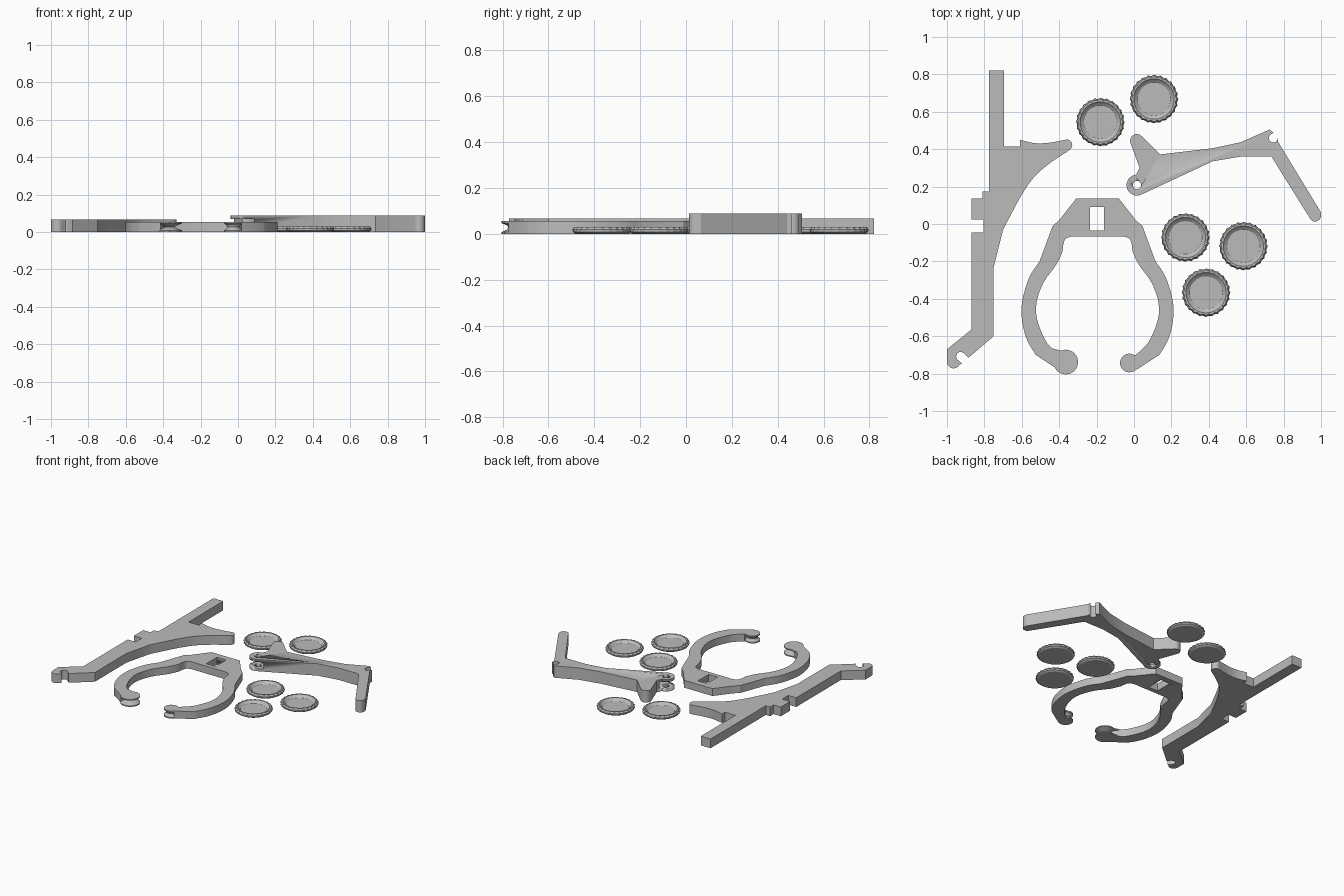
import bpy, bmesh, math
from mathutils import Vector

if "Cube" in bpy.data.objects:
    bpy.data.objects.remove(bpy.data.objects["Cube"])

grey = bpy.data.materials.new("plain grey")
grey.diffuse_color = (0.5, 0.5, 0.5, 1)
grey.use_nodes = True
grey.node_tree.nodes["Principled BSDF"].inputs["Base Color"].default_value = grey.diffuse_color


def finish(name, bm, smooth=True):
    bmesh.ops.recalc_face_normals(bm, faces=bm.faces)
    me = bpy.data.meshes.new(name)
    bm.to_mesh(me)
    bm.free()
    ob = bpy.data.objects.new(name, me)
    bpy.context.collection.objects.link(ob)
    me.materials.append(grey)
    if smooth:
        bpy.ops.object.select_all(action='DESELECT')
        ob.select_set(True)
        bpy.context.view_layer.objects.active = ob
        bpy.ops.object.shade_smooth_by_angle(angle=math.radians(25))
    return ob


def plate(name, pts, z0, z1):
    """Extrude a flat outline between two heights."""
    bm = bmesh.new()
    face = bm.faces.new([bm.verts.new((x, y, z0)) for x, y in pts])
    ext = bmesh.ops.extrude_face_region(bm, geom=[face])
    verts = [v for v in ext['geom'] if isinstance(v, bmesh.types.BMVert)]
    bmesh.ops.translate(bm, verts=verts, vec=(0, 0, z1 - z0))
    return finish(name, bm)


def arc(cx, cy, r, a0, a1, n=8):
    return [(cx + r * math.cos(math.radians(a0 + (a1 - a0) * i / n)),
             cy + r * math.sin(math.radians(a0 + (a1 - a0) * i / n))) for i in range(n + 1)]


def spline(pts, n=4):
    """Smooth curve through the given points."""
    p = [Vector(q) for q in [pts[0]] + pts + [pts[-1]]]
    out = []
    for i in range(1, len(p) - 2):
        a, b, c, d = p[i - 1:i + 3]
        for k in range(n):
            t = k / n
            out.append(tuple(0.5 * (2 * b + (c - a) * t + (2 * a - 5 * b + 4 * c - d) * t * t
                                    + (3 * b - a - 3 * c + d) * t ** 3)))
    return out + [pts[-1]]


def lathe(name, cx, cy, rings, n=32, ripple=None):
    """Loft rings of (radius, height), closed top and bottom."""
    bm = bmesh.new()
    loops = []
    for k, (r, z) in enumerate(rings):
        amp = ripple[k] if ripple else 0
        loops.append([bm.verts.new((cx + (r + amp * (-1) ** i) * math.cos(math.tau * i / n),
                                    cy + (r + amp * (-1) ** i) * math.sin(math.tau * i / n), z))
                      for i in range(n)])
    for lo, hi in zip(loops, loops[1:]):
        for i in range(n):
            j = (i + 1) % n
            bm.faces.new((lo[i], lo[j], hi[j], hi[i]))
    bm.faces.new(loops[0])
    bm.faces.new(loops[-1])
    return finish(name, bm)


def cut(target, cutter):
    m = target.modifiers.new("cut", 'BOOLEAN')
    m.operation = 'DIFFERENCE'
    m.solver = 'EXACT'
    m.object = cutter
    cutter.hide_render = True
    cutter.hide_set(True)
    cutter.display_type = 'WIRE'


# Main handle with grip horn, stepped back edge and hooked foot
handle = [(-.775, .82), (-.695, .82), (-.695, .415), (-.61, .415)]
handle += spline([(-.61, .45), (-.53, .432), (-.45, .435), (-.368, .45)])
handle += arc(-.36, .422, .03, 85, -55)
handle += spline([(-.36, .385), (-.45, .325), (-.53, .255), (-.595, .165), (-.65, .065), (-.70, -.03)])
handle += [(-.75, -.23), (-.75, -.60), (-.885, -.715), (-.91, -.69)]
handle += arc(-.927, -.708, .024, 45, 225)
handle += [(-.92, -.745)]
handle += arc(-.965, -.737, .035, -30, -180)
handle += [(-1, -.67), (-.87, -.565), (-.87, -.045), (-.805, -.045), (-.805, .025),
           (-.87, .025), (-.87, .135), (-.81, .135), (-.81, .175), (-.775, .175)]
plate("handle", handle, 0, .068)

# Lever with finger stub, forked pivot, notch and bent tail
px, py = .016, .208
lever = arc(.015, .445, .036, 200, 45)
lever += [(.14, .372), (.42, .405), (.57, .437), (.725, .505), (.745, .488)]
lever += arc(.745, .46, .024, 110, 330)
lever += [(.77, .463), (.77, .44), (.998, .065), (1, .045)]
lever += arc(.968, .044, .031, -10, -140)
lever += [(.735, .36), (.57, .36), (.42, .335), (.045, .16)]
lever += arc(px, py, .056, -60, -265, 16)
lever += [(.03, .30)]
body = plate("lever", lever, 0, .088)
cut(body, lathe("pivot_gap_cutter", px, py, [(.075, .019), (.075, .069)]))
cut(body, lathe("pivot_hole_cutter", px, py, [(.022, -.1), (.022, .2)], 24))

# Jaw: mirrored C-shaped clamp with a square slot
cx = -.195
outer = [(.115, .135), (.19, .04)] + spline([(.205, .02), (.24, -.01)], 2) + [(.31, -.20)]
outer += spline([(.31, -.20), (.365, -.285), (.403, -.415), (.403, -.52), (.377, -.62), (.33, -.70)])[1:]
inner = spline([(.243, -.665), (.28, -.62), (.323, -.51), (.325, -.415), (.287, -.31), (.222, -.22), (.187, -.147)])
inner += spline([(.183, -.11), (.172, -.08), (.142, -.067)])
right = outer + [(.215, -.775), (.205, -.70)] + inner
left = outer + [(.22, -.772), (.20, -.70)] + inner
jaw = plate("jaw", [(cx + x, y) for x, y in right] + [(cx - x, y) for x, y in reversed(left)], 0, .055)
cut(jaw, plate("slot_cutter", [(-.235, -.035), (-.16, -.035), (-.16, .09), (-.235, .09)], -.1, .2))

# Grooved jaw tips
lathe("left_jaw_tip", -.365, -.738, [(.066, 0), (.066, .008), (.022, .0275), (.066, .047), (.066, .055)])
lathe("right_jaw_tip", -.025, -.743, [(.05, 0), (.05, .009), (.037, .018), (.033, .0275), (.037, .037), (.05, .046), (.05, .055)])
# Flanges joining the tips to the arms, above and below the grooves
for z0, z1 in ((0, .009), (.046, .055)):
    plate("left_tip_flange", [(-.525, -.70), (-.365, -.806), (-.33, -.70), (-.39, -.677), (-.438, -.665)], z0, z1)
    plate("right_tip_flange", [(.135, -.70), (-.005, -.79), (-.025, -.70), (.01, -.70), (.048, -.665)], z0, z1)

# Crimped round caps lying open side up
for i, (x, y) in enumerate([(-.18, .545), (.107, .668), (.275, -.072), (.585, -.118), (.385, -.367)]):
    lathe(f"cap_{i + 1}", x, y,
          [(.112, 0), (.125, .008), (.126, .018), (.118, .030), (.108, .030), (.1, .02), (.088, .012)],
          48, [0, .0, .004, .003, 0, 0, 0])
